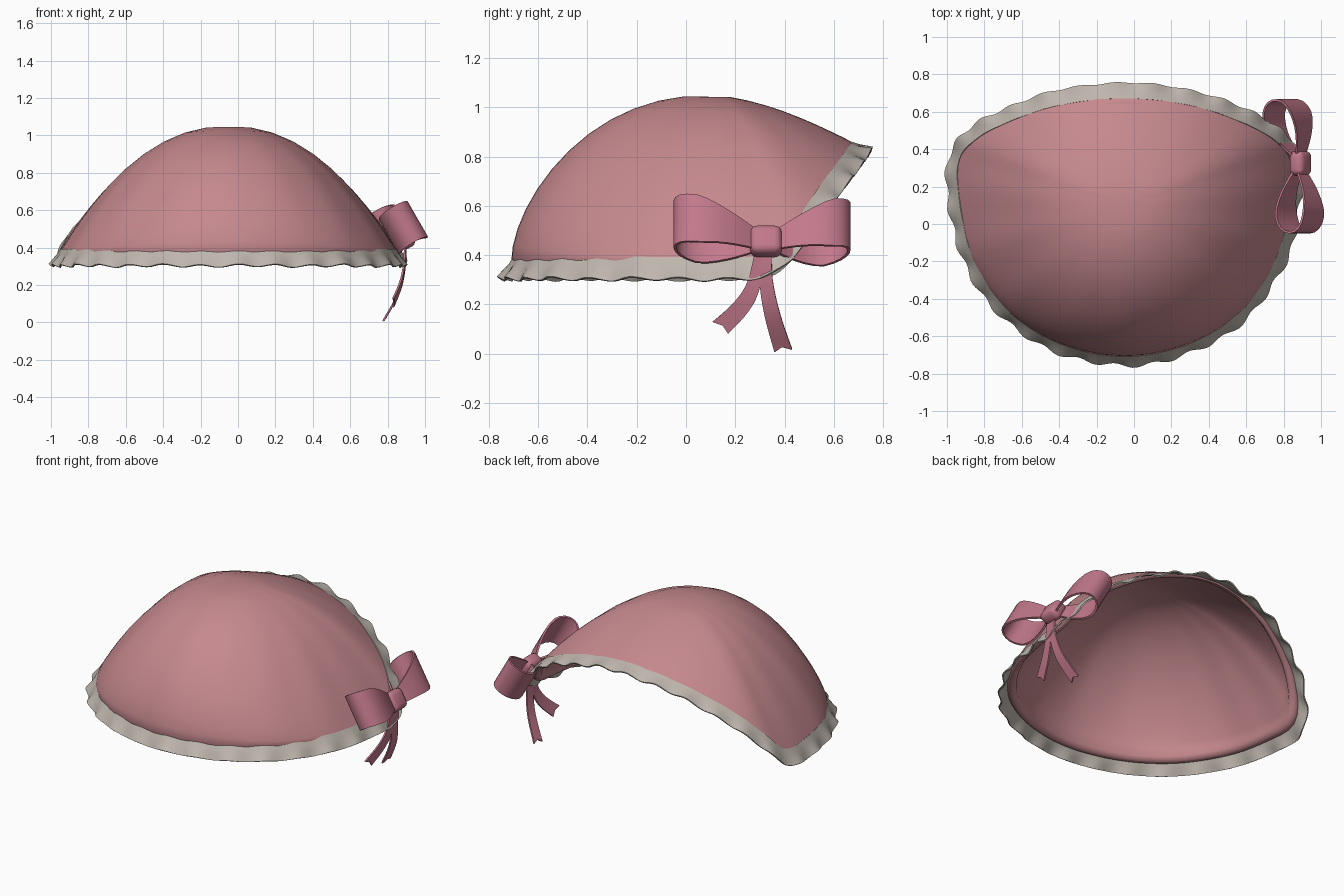
import bpy, math
from mathutils import Vector as V

if "Cube" in bpy.data.objects:
    bpy.data.objects.remove(bpy.data.objects["Cube"])


def material(name, col):
    m = bpy.data.materials.new(name)
    m.diffuse_color = (*col, 1)
    m.use_nodes = True
    m.node_tree.nodes["Principled BSDF"].inputs["Base Color"].default_value = m.diffuse_color
    return m


PINK = material("pink_cloth", (0.56, 0.25, 0.27))
ROSE = material("rose_ribbon", (0.54, 0.19, 0.26))
LACE = material("grey_lace", (0.52, 0.47, 0.42))


def finish(o, mat, mods=(), angle=40):
    o.data.materials.append(mat)
    bpy.ops.object.select_all(action='DESELECT')
    o.select_set(True)
    bpy.context.view_layer.objects.active = o
    for kind, props in mods:
        m = o.modifiers.new(kind.lower(), kind)
        for k, v in props.items():
            setattr(m, k, v)
        bpy.ops.object.modifier_apply(modifier=m.name)
    bpy.ops.object.shade_smooth_by_angle(angle=math.radians(angle))


def grid(name, rows, mat, closed=False, cap=False, thick=0, angle=40):
    """Skin a list of point rows; closed wraps each row, cap closes both end rows."""
    n = len(rows[0])
    verts = [p for r in rows for p in r]
    faces = []
    for i in range(len(rows) - 1):
        for j in range(n if closed else n - 1):
            k = (j + 1) % n
            faces.append((i*n + j, (i+1)*n + j, (i+1)*n + k, i*n + k))
    if cap:
        for base, top in ((0, True), (len(verts) - n, False)):
            c = len(verts)
            verts.append(sum((verts[base + j] for j in range(n)), V()) / n)
            for j in range(n):
                a, b = base + j, base + (j + 1) % n
                faces.append((c, a, b) if top else (c, b, a))
    me = bpy.data.meshes.new(name)
    me.from_pydata(verts, [], faces)
    o = bpy.data.objects.new(name, me)
    bpy.context.collection.objects.link(o)
    mods = [('SOLIDIFY', dict(thickness=thick, offset=0))] if thick else []
    finish(o, mat, mods, angle)
    return o


def spline(pts, steps, closed=False):
    """Catmull-Rom curve through the points."""
    n = len(pts)
    get = (lambda i: pts[i % n]) if closed else (lambda i: pts[max(0, min(n - 1, i))])
    out = []
    for i in range(n if closed else n - 1):
        a, b, c, d = (get(i + k) for k in (-1, 0, 1, 2))
        for s in range(steps):
            t = s / steps
            out.append(0.5 * (2*b + (c - a)*t + (2*a - 5*b + 4*c - d)*t*t + (3*b - a - 3*c + d)*t**3))
    return out if closed else out + [pts[-1]]


# Rim of the bonnet: half outline mirrored about x = CX, flat in front and arched at the back
CX = -0.05
half = [(0, -.71, .37), (.35, -.64, .37), (.63, -.46, .37), (.82, -.18, .37), (.89, .1, .37),
        (.90, .33, .385), (.82, .45, .51), (.65, .55, .655), (.36, .65, .79), (0, .69, .85)]
outline = [V((CX + x, y, z)) for x, y, z in half]
outline += [V((CX - x, y, z)) for x, y, z in half[-2:0:-1]]


def rim(n):
    """n points evenly spaced along the rim."""
    fine = spline(outline, 30, True)
    fine.append(fine[0])
    acc = [0]
    for a, b in zip(fine, fine[1:]):
        acc.append(acc[-1] + (b - a).length)
    out, j = [], 0
    for i in range(n):
        d = acc[-1] * i / n
        while acc[j + 1] < d:
            j += 1
        out.append(fine[j].lerp(fine[j + 1], (d - acc[j]) / (acc[j + 1] - acc[j])))
    return out


# Bonnet: outer dome, rolled hem and inner lining in one skin
APEX = V((CX, 0.1, 1.05))


def drop(r, d):
    side = d.x ** 2 / (d.x ** 2 + d.y ** 2)
    if d.y < 0:
        mid = 0.7 * (1 - math.sqrt(max(0, 1 - r*r))) + 0.3 * r ** 2.5
    else:
        mid = r ** 1.6
    return side * r ** 2.2 + (1 - side) * mid


def ring(r, scale=1.0, top=1.05, lift=0.0):
    out = []
    for i, p in enumerate(edge):
        d = p - APEX
        pleat = 1 + 0.007 * r**3 * (1 - r) * 4 * math.cos(i / len(edge) * 2 * math.pi * 15)
        k = r * scale * pleat
        out.append(V((CX + d.x*k, APEX.y + d.y*k, top - (top - p.z) * drop(r, d) + lift)))
    return out


edge = rim(90)
steps = [math.sin(math.pi / 2 * i / 12) for i in range(1, 13)]
rows = [ring(r) for r in steps]
rows += [ring(1, .99, lift=-.012), ring(1, .96, lift=-.012), ring(1, .935, lift=.012)]
rows += [ring(r, .94, 1.02, .02) for r in reversed(steps[:-1])]
grid("bonnet", rows, PINK, closed=True, cap=True, angle=60)

# Ruffle: wavy strip along the rim, hanging in front and flaring out at the back
N, WAVES = 280, 28
edge2 = rim(N)
rows = [[] for _ in range(4)]
for i, p in enumerate(edge2):
    t = edge2[(i + 1) % N] - edge2[i - 1]
    n = V((t.y, -t.x, 0)).normalized()
    h = (p.z - .37) / .48
    out, down = .045 + .02*h, .068 - .045*h
    off = n*out - V((0, 0, down))
    perp = (n*down + V((0, 0, out))).normalized()
    wave = math.sin(i / N * 2 * math.pi * WAVES) + 0.3 * math.sin(i / N * 2 * math.pi * 11)
    for k, row in enumerate(rows):
        f = -0.3 + 1.3 * k / 3
        row.append(p + off*f + perp * wave * 0.013 * max(f, 0.1))
grid("ruffle", rows, LACE, closed=True, thick=.008, angle=60)


# Bow loops: teardrop ribbons, open above and below, tilted against the bonnet
def bow_loop(name, start, axis, t, w, spread=.11):
    n = 24
    rows = [[], [], []]
    for i in range(n):
        a = 2 * math.pi * i / n
        u = (1 - math.cos(a)) / 2
        c = start + axis*u + t * (spread * math.sin(a) * math.sin(a / 2))
        width = .04 + .07 * min(1, u * 1.4)
        for k, row in enumerate(rows):
            row.append(c + w * width * (k - 1))
    grid(name, rows, ROSE, closed=True, thick=.012)


W = V((-.5, 0, .87))
bow_loop("bow_loop_front", V((.885, .30, .455)), V((0, -.345, .07)), V((.87, 0, .5)), W)
bow_loop("bow_loop_back", V((.885, .35, .455)), V((-.09, .31, .05)), V((.84, .25, .48)), W)


# Bow tails: ribbons with notched ends
def tail(name, pts, side):
    path = spline([V(p) for p in pts], 5)
    side = V(side)
    rows = []
    for i, c in enumerate(path):
        s = side * (.6 + .4 * i / (len(path) - 1))
        mid = c.lerp(path[-2], .8) if i == len(path) - 1 else c
        rows.append([c - s, mid, c + s])
    grid(name, rows, ROSE, thick=.01)


tail("bow_tail_short", [(.895, .305, .43), (.885, .275, .28), (.865, .225, .19), (.83, .14, .105)],
     (0, .032, -.024))
tail("bow_tail_long", [(.895, .325, .43), (.89, .325, .3), (.86, .35, .16), (.78, .395, .012)],
     (.004, .036, .005))

# Knot
bpy.ops.mesh.primitive_cube_add(size=1, location=(.89, .325, .455), rotation=(0, -math.pi / 6, 0))
knot = bpy.context.object
knot.name = "bow_knot"
knot.scale = (.085, .13, .125)
bpy.ops.object.transform_apply(location=False, rotation=False, scale=True)
finish(knot, ROSE, [('BEVEL', dict(width=.03, segments=3))])
